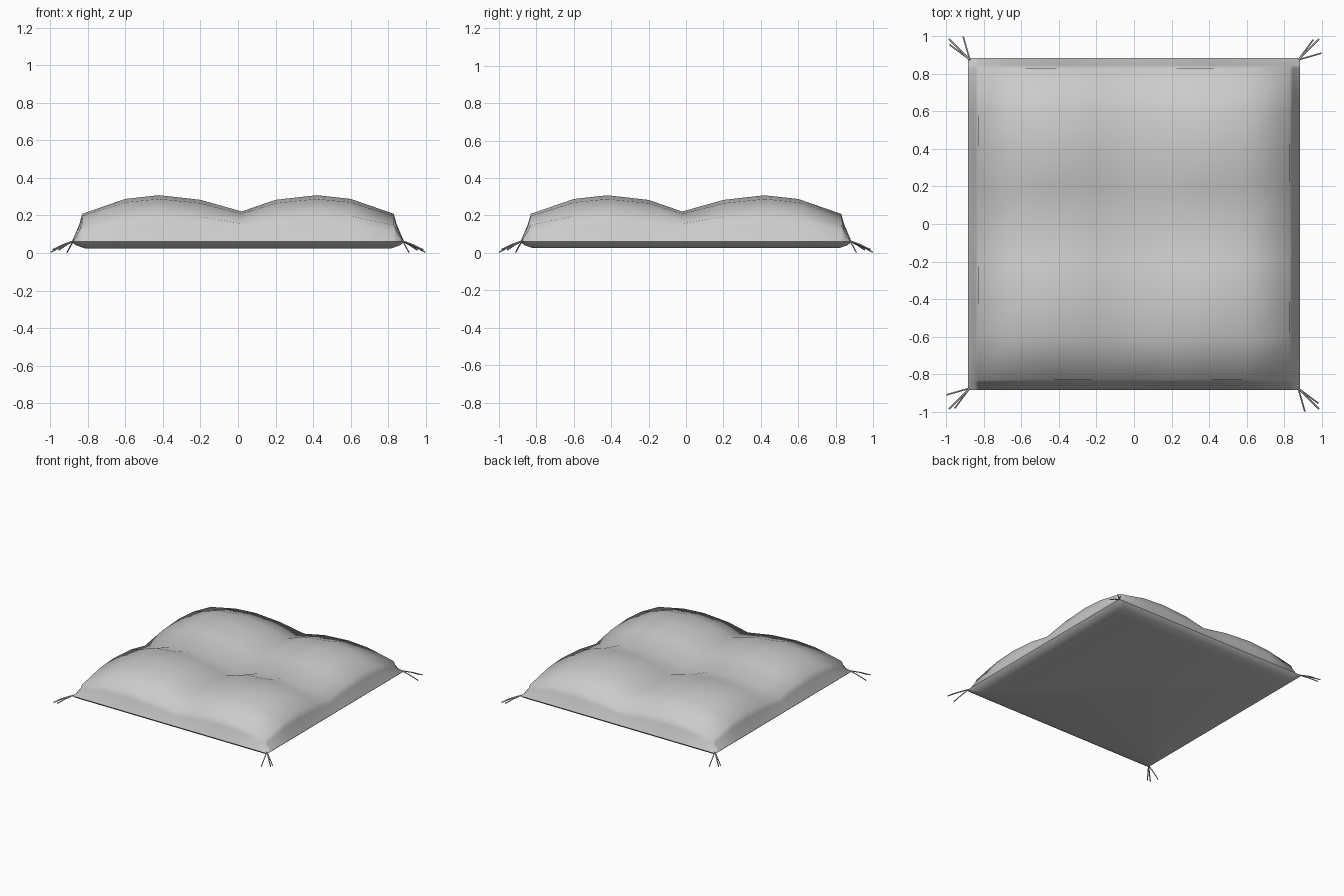
import bpy, bmesh, math

if "Cube" in bpy.data.objects:
    bpy.data.objects.remove(bpy.data.objects["Cube"])

# Cushion: quilted top from one puffiness profile used in both directions
half = [(0.2, .90), (0.42, 1.0), (0.6, .92), (0.83, .60), (0.845, .38), (0.885, 0)]
profile = [(-p, h) for p, h in reversed(half)] + [(0.0, .65)] + half
EDGE_Z, PUFF = 0.06, 0.248
n = len(profile)

bm = bmesh.new()
grid = []
for y, hy in profile:
    row = []
    for x, hx in profile:
        px = 0.02 if x == 0 and abs(y) < 0.88 else x
        py = -0.02 if y == 0 and abs(x) < 0.88 else y
        h = hx * hy
        if x == 0 and y == 0:
            h = .46                      # tufted centre
        row.append(bm.verts.new((px, py, EDGE_Z + PUFF * h)))
    grid.append(row)
for j in range(n - 1):
    for i in range(n - 1):
        bm.faces.new((grid[j][i], grid[j][i + 1], grid[j + 1][i + 1], grid[j + 1][i]))

# Rolled lower edge and flat base
rim = [grid[0][i] for i in range(n - 1)] + [grid[j][-1] for j in range(n - 1)]
rim += [grid[-1][i] for i in range(n - 1, 0, -1)] + [grid[j][0] for j in range(n - 1, 0, -1)]
for scale, z in ((0.978, 0.042), (0.945, 0.025)):
    low = [bm.verts.new((v.co.x * scale, v.co.y * scale, z)) for v in rim]
    for k in range(len(rim)):
        m = (k + 1) % len(rim)
        bm.faces.new((rim[k], low[k], low[m], rim[m]))
    rim = low
bm.faces.new(rim)
bmesh.ops.recalc_face_normals(bm, faces=bm.faces)
mesh = bpy.data.meshes.new("cushion")
bm.to_mesh(mesh)
bm.free()
cushion = bpy.data.objects.new("cushion", mesh)
bpy.context.collection.objects.link(cushion)
bpy.context.view_layer.objects.active = cushion
cushion.select_set(True)
bpy.ops.object.shade_smooth_by_angle(angle=math.radians(60))

# Corner tassels: three thin strands per corner, repeated by quarter turns
tips = [(-.91, .998, .004), (-.985, .985, .018), (-.982, .955, .016)]
curve = bpy.data.curves.new("tassel_strands", "CURVE")
curve.dimensions = "3D"
curve.bevel_depth = 0.004
curve.bevel_resolution = 1
curve.use_fill_caps = True
start = (-.875, .875, .065)
for q in range(4):
    c, s = round(math.cos(q * math.pi / 2)), round(math.sin(q * math.pi / 2))
    for tip in tips:
        mid = [(a + b) / 2 for a, b in zip(start, tip)]
        mid[2] += 0.003
        strand = curve.splines.new("POLY")
        strand.points.add(2)
        for pt, (x, y, z) in zip(strand.points, (start, mid, tip)):
            pt.co = (c * x - s * y, s * x + c * y, z, 1)
tassels = bpy.data.objects.new("corner_tassels", curve)
bpy.context.collection.objects.link(tassels)
